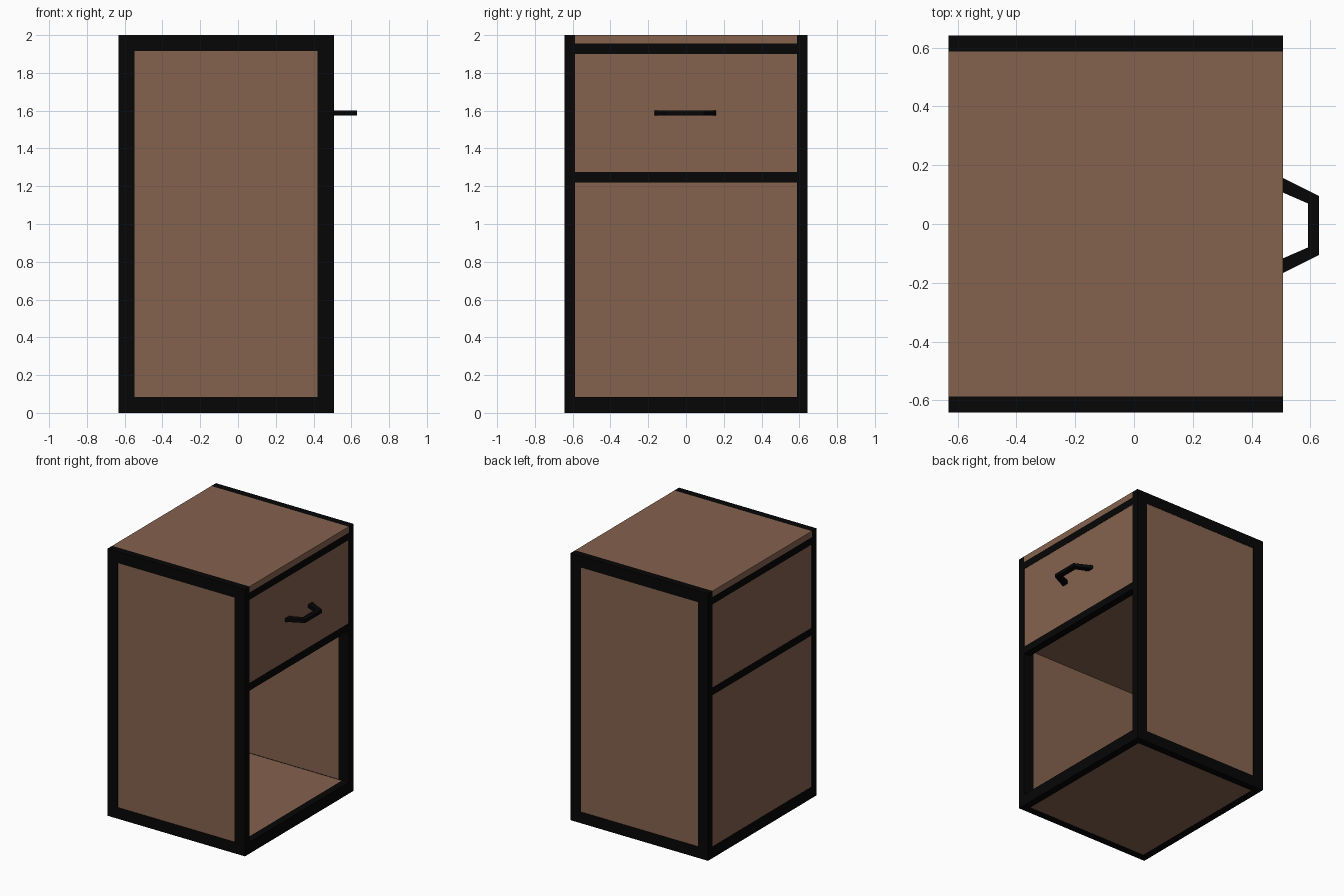
import bpy, bmesh

if "Cube" in bpy.data.objects:
    bpy.data.objects.remove(bpy.data.objects["Cube"])


def material(name, rgb):
    m = bpy.data.materials.new(name)
    m.diffuse_color = (*rgb, 1)
    m.use_nodes = True
    m.node_tree.nodes["Principled BSDF"].inputs["Base Color"].default_value = m.diffuse_color
    return m


WOOD = material("brown wood", (0.235, 0.122, 0.076))
BLACK = material("black metal", (0.0018, 0.0018, 0.0018))


def finish(name, bm, mat):
    bmesh.ops.recalc_face_normals(bm, faces=bm.faces)
    me = bpy.data.meshes.new(name)
    bm.to_mesh(me)
    bm.free()
    me.materials.append(mat)
    ob = bpy.data.objects.new(name, me)
    bpy.context.collection.objects.link(ob)
    return ob


def box(name, x, y, z, mat):
    bm = bmesh.new()
    bmesh.ops.create_cube(bm, size=1)
    for v in bm.verts:
        v.co = [(a + b) / 2 + c * (b - a) for c, (a, b) in zip(v.co, (x, y, z))]
    return finish(name, bm, mat)


def prism(name, outline, z0, z1, mat):
    bm = bmesh.new()
    face = bm.faces.new([bm.verts.new((x, y, z0)) for x, y in outline])
    ext = bmesh.ops.extrude_face_region(bm, geom=[face])
    for v in ext["geom"]:
        if isinstance(v, bmesh.types.BMVert):
            v.co.z = z1
    return finish(name, bm, mat)


X0, X1 = -0.632, 0.507   # back and drawer side of the body
YI, YO = 0.587, 0.642    # inner and outer faces of the side frames
W, T = 0.085, 0.055      # frame bar width and rail thickness
G = 0.002                # tiny panel recess

# Two side frames with their infill panels
for s, side in ((-1, "front"), (1, "rear")):
    y = sorted((s * YI, s * YO))
    box(side + "_post_back", (X0, X0 + W), y, (0, 2), BLACK)
    box(side + "_post_drawer_side", (X1 - W, X1), y, (0, 2), BLACK)
    box(side + "_bottom_bar", (X0 + W, X1 - W), y, (0, W), BLACK)
    box(side + "_top_bar", (X0 + W, X1 - W), y, (2 - W, 2), BLACK)
    box(side + "_panel", (X0 + W, X1 - W), (y[0] + G, y[1] - G), (W, 2 - W), WOOD)

# Cross rails on both open ends
for end, x in (("back", (X0, X0 + T)), ("drawer_side", (X1 - T, X1))):
    for level, z in (("bottom", (0, W)), ("middle", (1.22, 1.275)), ("top", (1.9, 1.955))):
        box(f"{end}_{level}_rail", x, (-YI, YI), z, BLACK)

# Horizontal boards
inner = (X0 + T, X1 - T)
box("top_board", (X0, X1), (-YI, YI), (1.955, 2), WOOD)
box("drawer_bottom", inner, (-YI, YI), (1.262, 1.285), WOOD)
box("floor", inner, (-YI, YI), (G, W - G), WOOD)

# Back panels and drawer front
box("lower_back_panel", (X0 + G, X0 + T - G), (-YI, YI), (W, 1.22), WOOD)
box("upper_back_panel", (X0 + G, X0 + T - G), (-YI, YI), (1.275, 1.9), WOOD)
box("drawer_front", (X1 - T + G, X1 - G), (-YI, YI), (1.275, 1.9), WOOD)

# Bent handle, flat bar in plan
half_out = [(0.50, 0.165), (0.63, 0.10)]
half_in = [(0.592, 0.075), (0.50, 0.115)]
right = half_out + [(x, -y) for x, y in reversed(half_out)]
left = [(x, -y) for x, y in reversed(half_in)] + half_in
prism("drawer_handle", [(x, y - 0.005) for x, y in right + left], 1.575, 1.60, BLACK)
